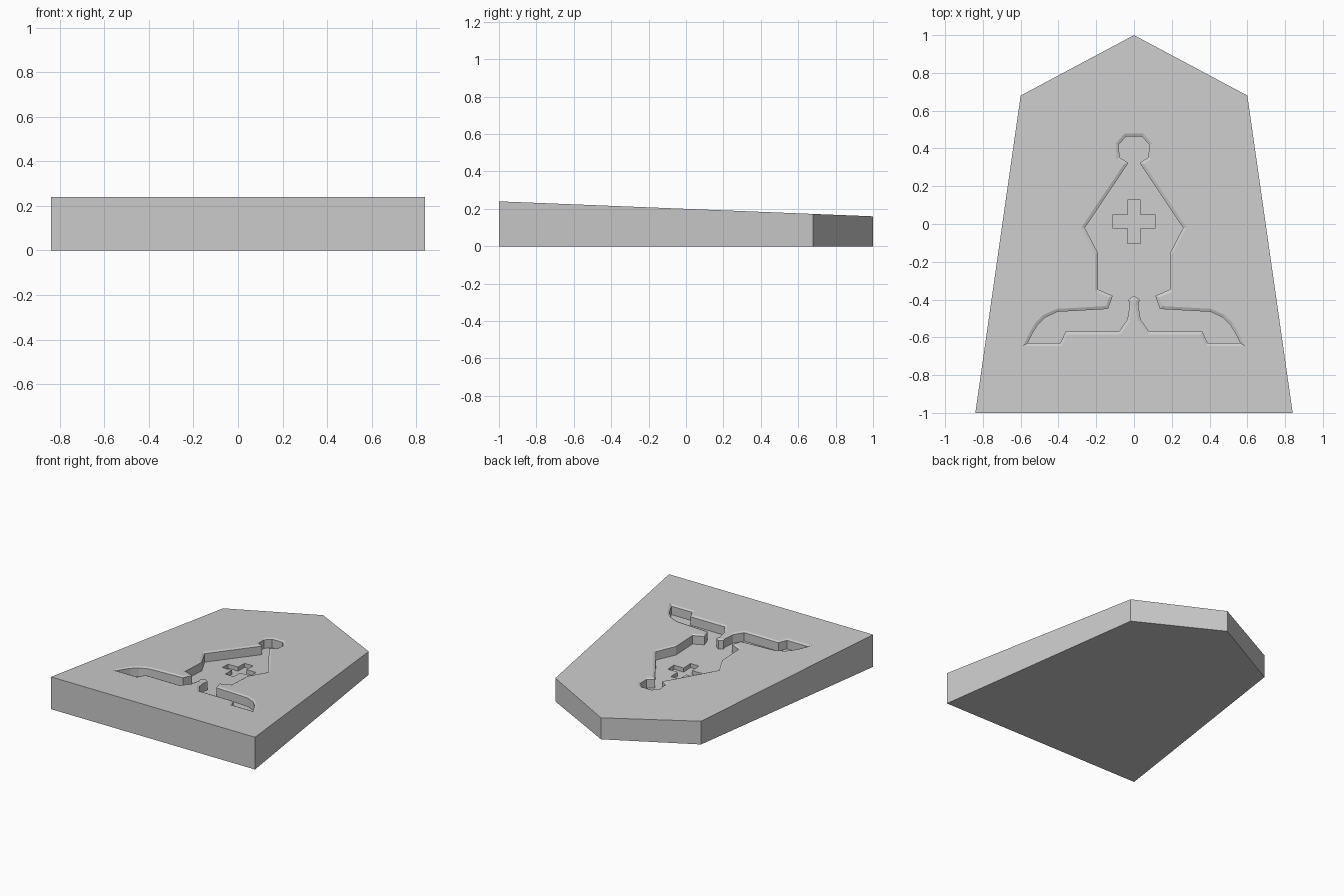
import bpy, bmesh
from mathutils import Vector
from mathutils.geometry import tessellate_polygon

if "Cube" in bpy.data.objects:
    bpy.data.objects.remove(bpy.data.objects["Cube"])


def mirrored(half):
    """Closed clockwise outline from its right half, listed top to bottom."""
    pts = [Vector((x, y, 0)) for x, y in half]
    left = [Vector((-p.x, p.y, 0)) for p in reversed(pts) if p.x > 0]
    return pts + left


def grow(loop, w):
    """Mitred outward offset of a clockwise outline."""
    out = []
    for i, p in enumerate(loop):
        d1 = (p - loop[i - 1]).normalized()
        d2 = (loop[(i + 1) % len(loop)] - p).normalized()
        n1, n2 = Vector((-d1.y, d1.x, 0)), Vector((-d2.y, d2.x, 0))
        out.append(p + (n1 + n2) * w / (1 + n1.dot(n2)))
    return out


# Outlines: five-sided tile, chess figure pocket, cross
tile = mirrored([(0, 1), (0.6, 0.68), (0.84, -1)])
figure = mirrored([
    (0.043, 0.463), (0.08, 0.42), (0.077, 0.353), (0.03, 0.323),
    (0.26, -0.02), (0.19, -0.155), (0.19, -0.347), (0.113, -0.38),
    (0.137, -0.45), (0.405, -0.465), (0.47, -0.495), (0.51, -0.535),
    (0.535, -0.575), (0.562, -0.63), (0.39, -0.63), (0.362, -0.57),
    (0.08, -0.57), (0.035, -0.505), (0.023, -0.43), (0.03, -0.40),
    (0, -0.38)])
A, B, C = 0.115, 0.035, 0.013
cross = mirrored([(B, C + A), (B, C + B), (A, C + B),
                  (A, C - B), (B, C - B), (B, C - A)])

bm = bmesh.new()


def ring(loop, depth):
    """Loop of vertices at a depth below the sloping top."""
    return [bm.verts.new((p.x, p.y, 0.2 - 0.04 * p.y - depth)) for p in loop]


def wall(a, b):
    for i in range(len(a)):
        bm.faces.new((a[i - 1], a[i], b[i], b[i - 1]))


def fill(*rings):
    """Flat face between an outer ring and its hole."""
    flat = [v for r in rings for v in r]
    polys = [[Vector((v.co.x, v.co.y, 0)) for v in r] for r in rings]
    for tri in tessellate_polygon(polys):
        bm.faces.new([flat[i] for i in tri])


# Tile body
top = ring(tile, 0)
base = [bm.verts.new((p.x, p.y, 0)) for p in tile]
wall(top, base)
fill(base)

# Engraved pocket with a shallow chamfered lip
lip = ring(grow(figure, 0.016), 0)
edge = ring(figure, 0.007)
floor = ring(figure, 0.07)
fill(top, lip)
wall(lip, edge)
wall(edge, floor)

# Deeper cross in the pocket floor
cross_top = ring(cross, 0.07)
cross_floor = ring(cross, 0.10)
fill(floor, cross_top)
wall(cross_top, cross_floor)
fill(cross_floor)

bmesh.ops.recalc_face_normals(bm, faces=bm.faces[:])
bmesh.ops.dissolve_limit(bm, angle_limit=0.001, verts=bm.verts[:], edges=bm.edges[:])
mesh = bpy.data.meshes.new("engraved_tile")
bm.to_mesh(mesh)
bm.free()
obj = bpy.data.objects.new("engraved_tile", mesh)
bpy.context.collection.objects.link(obj)
